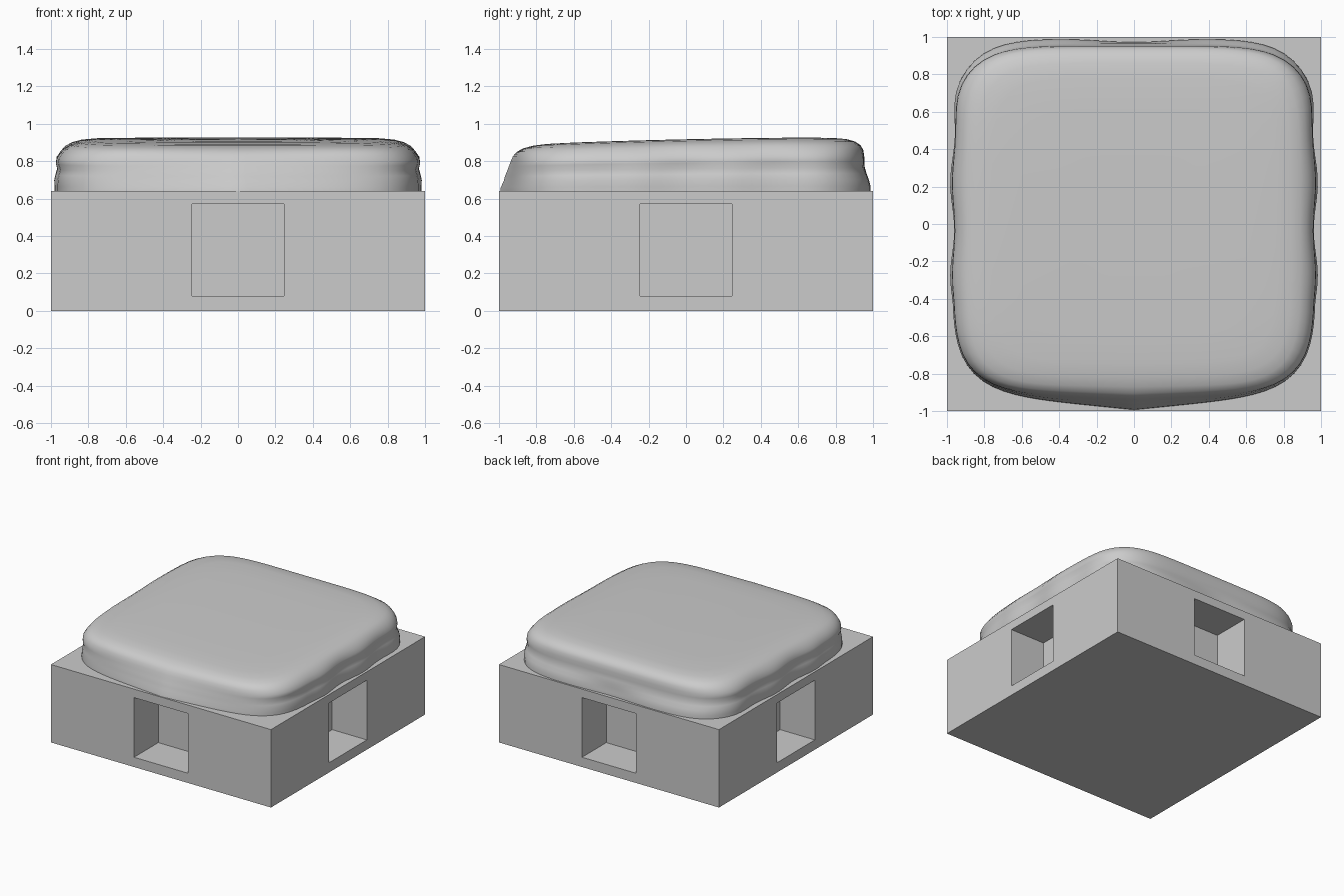
import bpy, bmesh, math
from mathutils import Matrix

if "Cube" in bpy.data.objects:
    bpy.data.objects.remove(bpy.data.objects["Cube"])

H = 0.64                      # base height
HOLE, Z0, Z1 = 0.245, 0.08, 0.57
DEPTH = 0.315

grey = bpy.data.materials.new("plain grey")
grey.diffuse_color = (0.6, 0.6, 0.6, 1)
grey.use_nodes = True
grey.node_tree.nodes["Principled BSDF"].inputs["Base Color"].default_value = grey.diffuse_color


def add_object(name, bm):
    bmesh.ops.remove_doubles(bm, verts=bm.verts, dist=1e-5)
    bmesh.ops.recalc_face_normals(bm, faces=bm.faces)
    me = bpy.data.meshes.new(name)
    bm.to_mesh(me)
    bm.free()
    me.materials.append(grey)
    ob = bpy.data.objects.new(name, me)
    bpy.context.collection.objects.link(ob)
    return ob


# Square base with one boxy recess in each side
bm = bmesh.new()


def quad(pts, m):
    bm.faces.new([bm.verts.new(m @ Matrix.Translation(p).translation) for p in pts])


def bridge(a, b, m):
    for i in range(4):
        j = (i + 1) % 4
        quad([a[i], a[j], b[j], b[i]], m)


def rect(w, z0, z1, y):
    return [(-w, y, z0), (w, y, z0), (w, y, z1), (-w, y, z1)]


for k in range(4):
    m = Matrix.Rotation(k * math.pi / 2, 4, 'Z')
    rim = rect(HOLE, Z0, Z1, -1)
    back = rect(HOLE, Z0, Z1, -1 + DEPTH)
    bridge(rect(1, 0, H, -1), rim, m)
    bridge(rim, back, m)
    quad(back, m)
for z in (0, H):
    quad([(-1, -1, z), (1, -1, z), (1, 1, z), (-1, 1, z)], Matrix())
add_object("base_box", bm)

# Soft cushion: rounded-square rings lofted upwards
# (height, half width, back reach, front reach, front bulge)
RINGS = [
    (0.630, 0.970, 0.990, 0.905, 0.090),
    (0.665, 0.970, 0.990, 0.905, 0.085),
    (0.700, 0.972, 0.980, 0.900, 0.075),
    (0.730, 0.965, 0.966, 0.900, 0.068),
    (0.760, 0.956, 0.956, 0.897, 0.060),
    (0.790, 0.966, 0.954, 0.897, 0.050),
    (0.820, 0.964, 0.953, 0.895, 0.042),
    (0.850, 0.945, 0.948, 0.890, 0.035),
    (0.875, 0.925, 0.935, 0.880, 0.025),
    (0.895, 0.890, 0.905, 0.855, 0.015),
    (0.908, 0.840, 0.860, 0.810, 0.005),
    (0.915, 0.760, 0.780, 0.740, 0.0),
    (0.917, 0.600, 0.600, 0.600, 0.0),
    (0.917, 0.350, 0.350, 0.350, 0.0),
]
SEG, POWER = 128, 5.5


def cushion_point(ring, a):
    z, w, back, front, bulge = ring
    c, s = math.cos(a), math.sin(a)
    r = (abs(c) ** POWER + abs(s) ** POWER) ** (-1 / POWER)
    u, v = r * c, r * s
    x, y = u * w, v * (back if v > 0 else front)
    low = max(0.0, min(1.0, (0.9 - z) / 0.15))      # waves fade near the top
    if y > -0.42:
        x += 0.011 * low * u * abs(u) * math.cos(4 * math.pi * (y + 0.28))
    if v < 0:
        y -= bulge * max(0.0, 1 - abs(x) / 0.88) * -v
    else:
        y -= 0.018 * low * v * math.exp(-(x / 0.25) ** 2) * (z < 0.72)
    t = (z - 0.63) / 0.287
    z += t * (0.022 * y - 0.012 * y * y)            # top slopes to the front
    return x, y, z


bm = bmesh.new()
loops = [[bm.verts.new(cushion_point(r, 2 * math.pi * i / SEG)) for i in range(SEG)]
         for r in RINGS]
for lo, hi in zip(loops, loops[1:]):
    for i in range(SEG):
        j = (i + 1) % SEG
        bm.faces.new([lo[i], lo[j], hi[j], hi[i]])
centre = bm.verts.new((0, 0, 0.917))
for i in range(SEG):
    bm.faces.new([loops[-1][i], loops[-1][(i + 1) % SEG], centre])
bm.faces.new(loops[0])
cushion = add_object("cushion", bm)
for p in cushion.data.polygons:
    p.use_smooth = len(p.vertices) < 5
